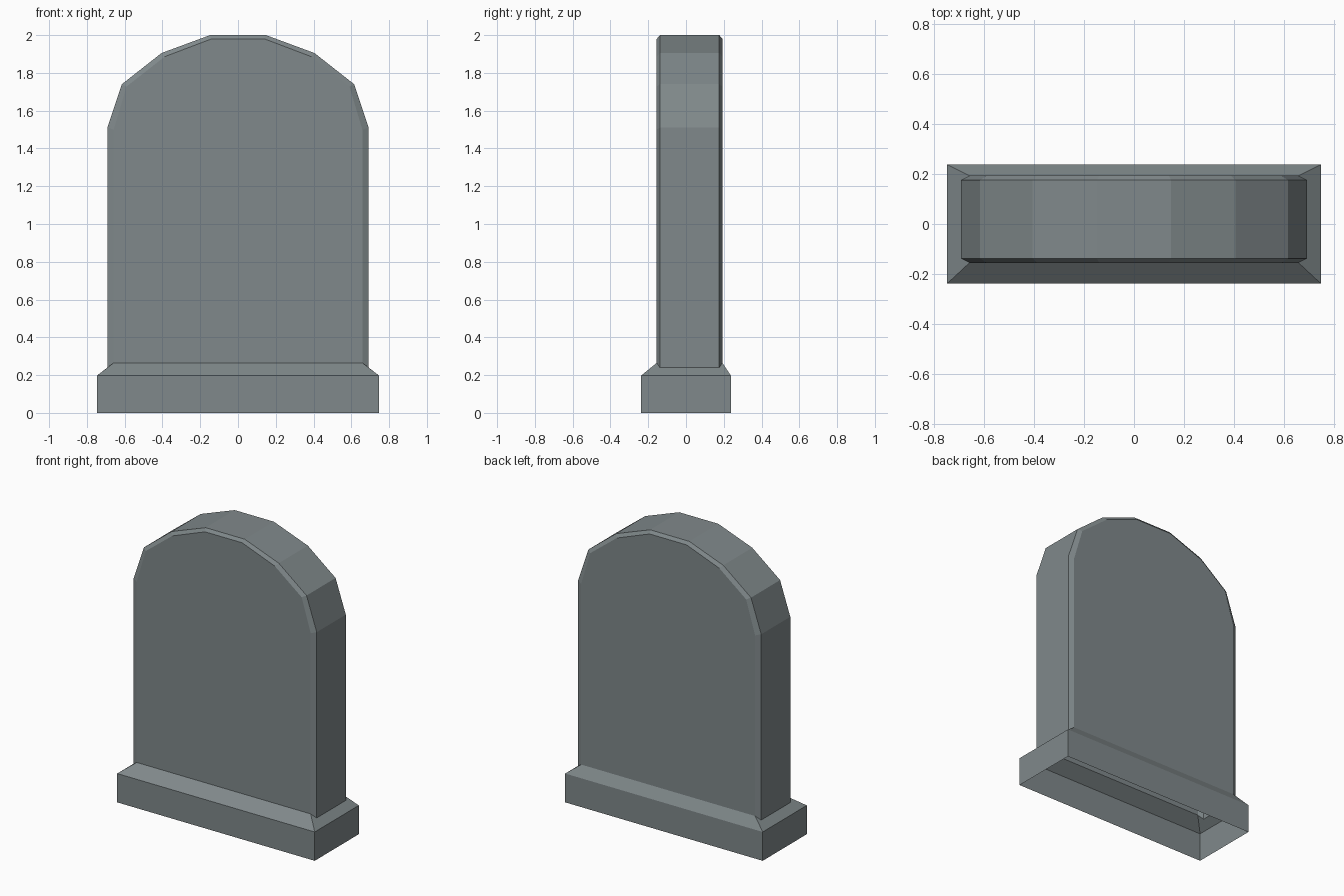
import bpy
import bmesh

cube = bpy.data.objects.get("Cube")
if cube:
    bpy.data.objects.remove(cube, do_unlink=True)

stone = bpy.data.materials.new("grey_stone")
stone.use_nodes = True
grey = (0.216, 0.25, 0.258, 1)
stone.diffuse_color = grey
stone.node_tree.nodes["Principled BSDF"].inputs["Base Color"].default_value = grey

FRONT, BACK, BEVEL = -0.155, 0.193, 0.017   # slab faces and bevel depth


def mirrored(half):
    """Complete a right-hand half outline, running up the right and down the left."""
    return half + [(-x, z) for x, z in reversed(half)]


def finish(name, bm):
    bmesh.ops.remove_doubles(bm, verts=bm.verts, dist=0.0001)
    bm.normal_update()
    mesh = bpy.data.meshes.new(name)
    bm.to_mesh(mesh)
    bm.free()
    mesh.materials.append(stone)
    obj = bpy.data.objects.new(name, mesh)
    bpy.context.collection.objects.link(obj)


# Slab: arched outline with bevelled rims, open underneath
face_outline = mirrored([(0.658, 0.265), (0.658, 1.5), (0.59, 1.728), (0.388, 1.886), (0.14, 1.98)])
rim_outline = mirrored([(0.692, 0.24), (0.692, 1.51), (0.615, 1.74), (0.405, 1.905), (0.148, 2.0)])
bm = bmesh.new()
rings = []
for outline, y in ((face_outline, FRONT), (rim_outline, FRONT + BEVEL),
                   (rim_outline, BACK - BEVEL), (face_outline, BACK)):
    rings.append([bm.verts.new((x, y, z)) for x, z in outline])
bm.faces.new(rings[0])
bm.faces.new(rings[-1][::-1])
for a, b in zip(rings, rings[1:]):
    for i in range(len(a) - 1):
        bm.faces.new((a[i], b[i], b[i + 1], a[i + 1]))
finish("headstone_slab", bm)

# Plinth: upright skirt with sloped top meeting the slab, open underneath
HX, HY, TOP = 0.747, 0.238, 0.197
bm = bmesh.new()


def face(points):
    bm.faces.new([bm.verts.new(p) for p in points])


corners = [(-HX, -HY), (HX, -HY), (HX, HY), (-HX, HY)]
for (ax, ay), (bx, by) in zip(corners, corners[1:] + corners[:1]):
    face([(ax, ay, 0), (bx, by, 0), (bx, by, TOP), (ax, ay, TOP)])

for s, y in ((1, FRONT), (-1, BACK)):
    face([(-s * HX, -s * HY, TOP), (s * HX, -s * HY, TOP), (s * 0.658, y, 0.265), (-s * 0.658, y, 0.265)])
    near, far = (FRONT, BACK) if s > 0 else (BACK, FRONT)
    face([(s * HX, -s * HY, TOP), (s * HX, s * HY, TOP), (s * 0.658, far, 0.265),
          (s * 0.692, far - s * BEVEL, 0.24), (s * 0.692, near + s * BEVEL, 0.24), (s * 0.658, near, 0.265)])
finish("plinth", bm)
